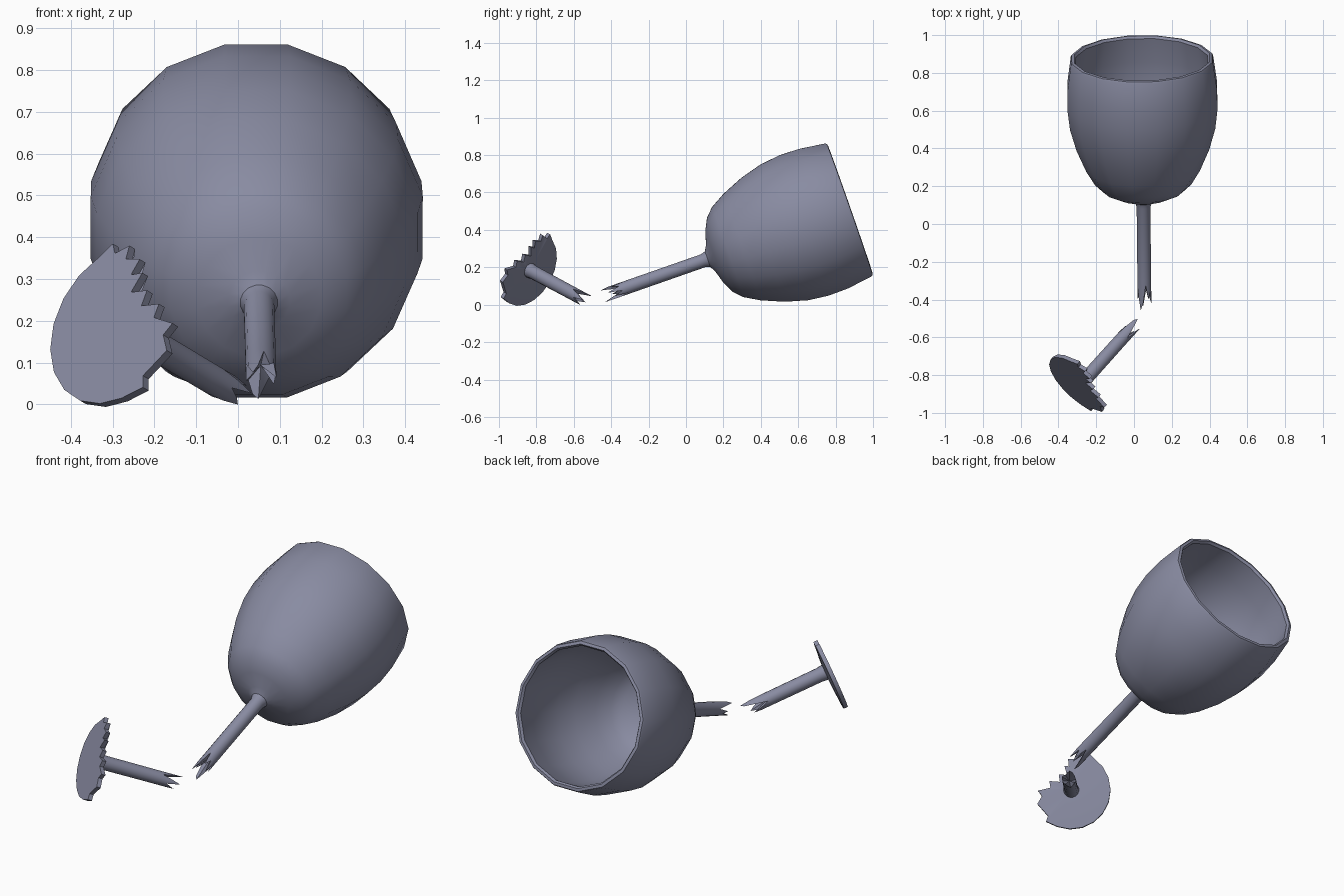
import bpy, bmesh, math
from mathutils import Vector

cube = bpy.data.objects.get("Cube")
if cube:
    bpy.data.objects.remove(cube, do_unlink=True)

SIDES = 16

glass = bpy.data.materials.new("blue_grey_glass")
glass.use_nodes = True
colour = (0.25, 0.26, 0.36, 1)
glass.diffuse_color = colour
glass.node_tree.nodes["Principled BSDF"].inputs["Base Color"].default_value = colour


def frame(origin, axis):
    """Return a function placing (u, v, s): u level, v upward, s along axis."""
    o, a = Vector(origin), Vector(axis).normalized()
    u = a.cross(Vector((0, 0, 1))).normalized()
    v = u.cross(a)
    return lambda p: o + u * p[0] + v * p[1] + a * p[2]


def ring(bm, place, r, s, offsets=None):
    verts = []
    for i in range(SIDES):
        t = math.tau * (i + 0.5) / SIDES
        ds = offsets[i] if offsets else 0
        verts.append(bm.verts.new(place((r * math.cos(t), r * math.sin(t), s + ds))))
    return verts


def bridge(bm, a, b):
    for i in range(len(a)):
        j = (i + 1) % len(a)
        bm.faces.new((a[i], a[j], b[j], b[i]))


def fan(bm, loop, tip):
    c = bm.verts.new(tip)
    for i in range(len(loop)):
        bm.faces.new((loop[i], loop[(i + 1) % len(loop)], c))


def finish(bm, name, angle):
    bmesh.ops.recalc_face_normals(bm, faces=bm.faces)
    mesh = bpy.data.meshes.new(name)
    bm.to_mesh(mesh)
    bm.free()
    mesh.materials.append(glass)
    ob = bpy.data.objects.new(name, mesh)
    bpy.context.collection.objects.link(ob)
    bpy.ops.object.select_all(action="DESELECT")
    ob.select_set(True)
    bpy.context.view_layer.objects.active = ob
    bpy.ops.object.shade_smooth_by_angle(angle=math.radians(angle))


def lathe(bm, place, profile, splinters, pit):
    """Turned shape starting at a splintered end; returns the last ring."""
    first = ring(bm, place, *profile[0], splinters)
    fan(bm, first, place((0, 0, pit)))
    last = first
    for r, s in profile[1:]:
        new = ring(bm, place, r, s)
        bridge(bm, last, new)
        last = new
    return last


# Bowl with its half of the snapped stem
place = frame((0.05, 0.12, 0.245), (-0.01, 0.944, 0.33))
jag = [0.03, 0.1, 0.06, 0.14, 0.04, 0.0, 0.07, 0.13,
       0.05, 0.09, 0.02, 0.0, 0.08, 0.14, 0.06, 0.11]
outer = [(0.037, -0.6), (0.037, -0.44), (0.037, -0.03), (0.045, -0.005),
         (0.075, 0.012), (0.15, 0.034), (0.215, 0.066), (0.26, 0.11),
         (0.307, 0.19), (0.358, 0.31), (0.392, 0.43), (0.405, 0.54),
         (0.403, 0.65), (0.384, 0.79), (0.379, 0.8)]
inner = [(0.364, 0.803), (0.355, 0.79), (0.376, 0.65), (0.378, 0.54),
         (0.364, 0.43), (0.33, 0.32), (0.28, 0.21), (0.235, 0.13),
         (0.19, 0.09), (0.1, 0.055)]
bm = bmesh.new()
end = lathe(bm, place, outer + inner, jag, -0.46)
fan(bm, end, place((0, 0, 0.045)))
finish(bm, "bowl_and_upper_stem", 40)

# Lower half of the stem
place = frame((-0.287, -0.855, 0.194), (0.62, 0.69, -0.37))
jag = [-0.02, -0.07, -0.12, -0.06, 0.0, -0.02, -0.08, -0.14,
       -0.1, -0.05, -0.09, -0.13, -0.08, -0.04, -0.06, -0.09]
bm = bmesh.new()
end = lathe(bm, place, [(0.036, 0.49), (0.036, 0.33), (0.037, 0.06), (0.042, 0.02)], jag, 0.35)
fan(bm, end, place((0, 0, 0.015)))
finish(bm, "lower_stem", 40)

# Foot disc with a chipped edge
outline = []
for i in range(10):
    t = math.radians(125 + 18.5 * i)
    outline.append((0.207 * math.cos(t), 0.207 * math.sin(t)))
outline += [(0.135, -0.165), (0.125, -0.135), (0.18, -0.07), (0.155, -0.03),
            (0.175, 0.0), (0.11, 0.015), (0.115, 0.05), (0.06, 0.045),
            (0.065, 0.085), (0.015, 0.08), (0.035, 0.13), (0.0, 0.125),
            (0.015, 0.165), (-0.03, 0.165), (-0.03, 0.2), (-0.07, 0.18),
            (-0.085, 0.205)]
bm = bmesh.new()
bottom = [bm.verts.new(place((u, v, 0))) for u, v in outline]
top = [bm.verts.new(place((u, v, 0.022))) for u, v in outline]
bridge(bm, bottom, top)
bm.faces.new(bottom)
fan(bm, top, place((0, 0, 0.032)))
finish(bm, "chipped_foot", 25)
